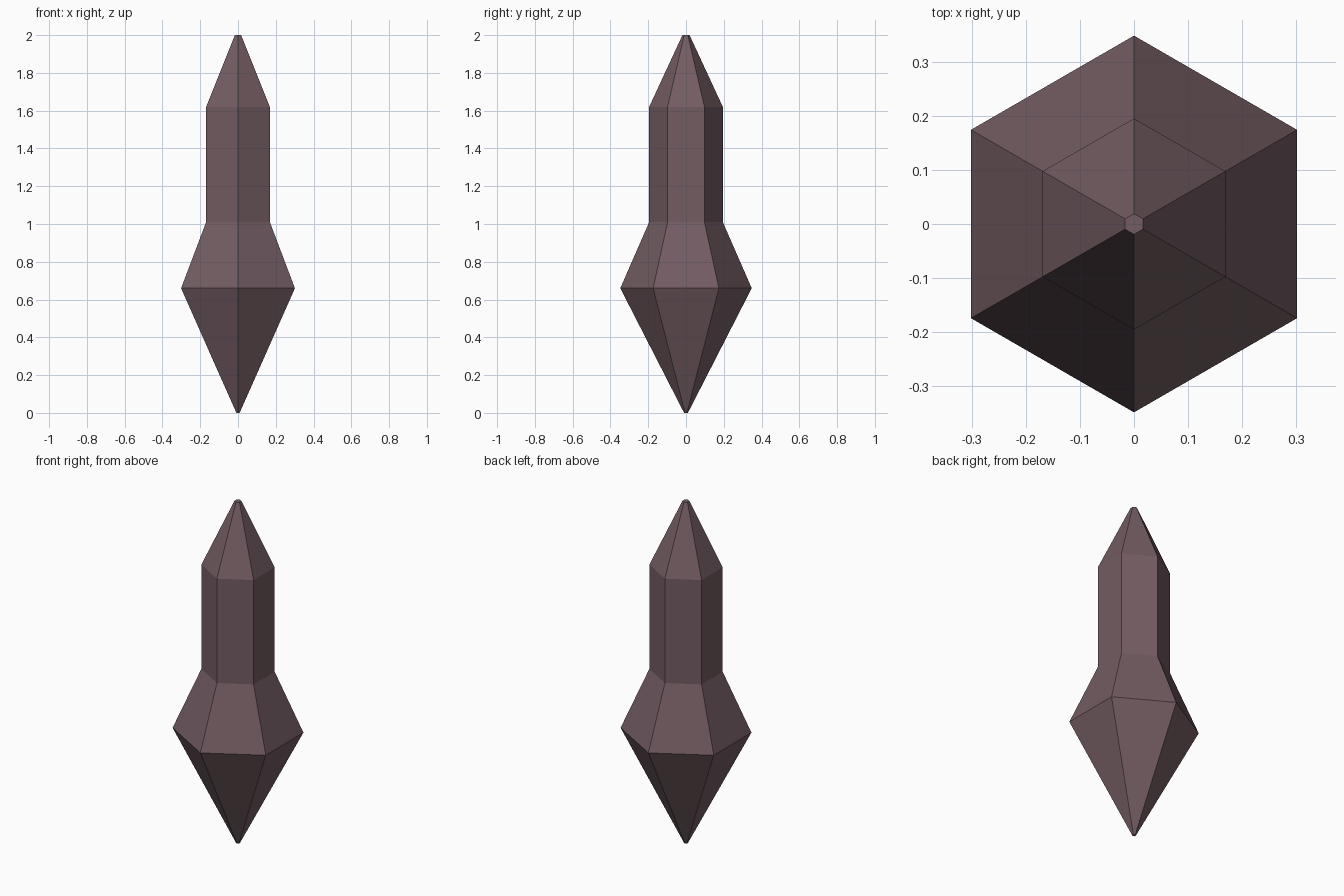
import bpy, bmesh, math

if "Cube" in bpy.data.objects:
    bpy.data.objects.remove(bpy.data.objects["Cube"])

# Dusky mauve stone
mat = bpy.data.materials.new("dusky mauve")
mat.diffuse_color = (0.17, 0.107, 0.122, 1.0)
mat.use_nodes = True
mat.node_tree.nodes["Principled BSDF"].inputs["Base Color"].default_value = mat.diffuse_color

# Profile of the crystal: (radius at the corners, height)
profile = [(0.01, 0.0), (0.348, 0.66), (0.195, 1.01), (0.195, 1.62), (0.019, 2.0)]
SIDES = 6

bm = bmesh.new()
rings = []
for r, z in profile:
    ring = []
    for i in range(SIDES):
        a = math.pi / 2 + i * math.tau / SIDES   # corners point along y
        ring.append(bm.verts.new((r * math.cos(a), r * math.sin(a), z)))
    rings.append(ring)

# Flat facets between rings
for low, high in zip(rings, rings[1:]):
    for i in range(SIDES):
        j = (i + 1) % SIDES
        bm.faces.new((low[i], low[j], high[j], high[i]))

# Small caps at both tips
bm.faces.new(rings[0][::-1])
bm.faces.new(rings[-1])
bmesh.ops.recalc_face_normals(bm, faces=bm.faces)

mesh = bpy.data.meshes.new("crystal_spike")
bm.to_mesh(mesh)
bm.free()
mesh.materials.append(mat)
obj = bpy.data.objects.new("crystal_spike", mesh)
bpy.context.collection.objects.link(obj)
